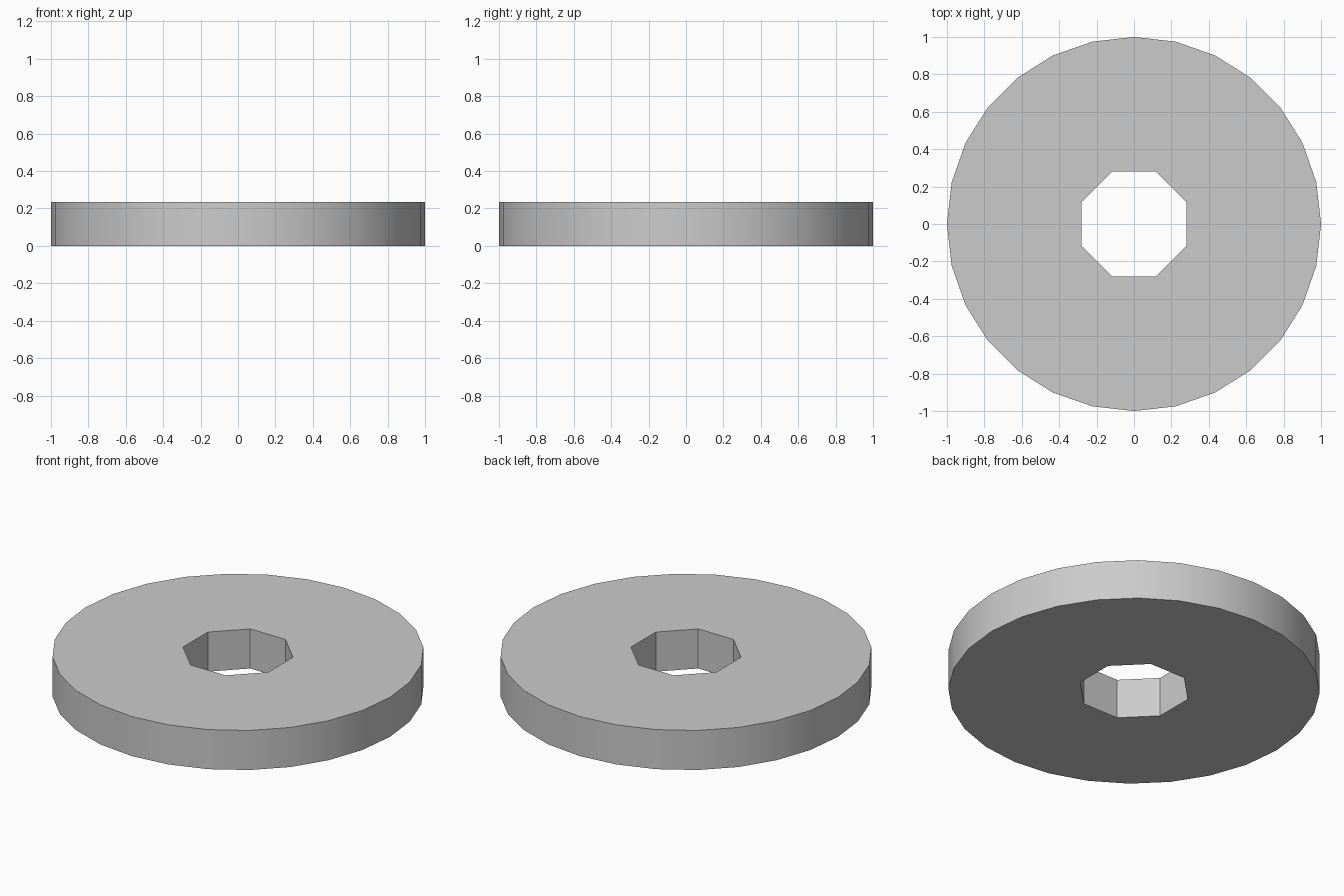
import bpy, bmesh
from math import sin, cos, pi, radians

if "Cube" in bpy.data.objects:
    bpy.data.objects.remove(bpy.data.objects["Cube"])

HEIGHT = 0.235
OUTER_R, OUTER_SIDES = 1.0, 28
HOLE_R, HOLE_SIDES = 0.28 / cos(pi / 8), 8   # flat-to-flat width 0.56


def ring(bm, radius, sides, start=0.0):
    """Closed polygon outline on z = 0; returns its edges."""
    vs = [bm.verts.new((radius * cos(start + 2 * pi * i / sides),
                        radius * sin(start + 2 * pi * i / sides), 0))
          for i in range(sides)]
    return [bm.edges.new((vs[i], vs[(i + 1) % sides])) for i in range(sides)]


# Flat washer face: round outline with an octagonal hole
bm = bmesh.new()
edges = ring(bm, OUTER_R, OUTER_SIDES) + ring(bm, HOLE_R, HOLE_SIDES, pi / 8)
bmesh.ops.triangle_fill(bm, edges=edges, use_beauty=True, use_dissolve=False)

# Thicken it into a disc, keeping the bottom face
ext = bmesh.ops.extrude_face_region(bm, geom=bm.faces[:], use_keep_orig=True)
top = [g for g in ext["geom"] if isinstance(g, bmesh.types.BMVert)]
bmesh.ops.translate(bm, verts=top, vec=(0, 0, HEIGHT))
bmesh.ops.recalc_face_normals(bm, faces=bm.faces[:])

mesh = bpy.data.meshes.new("washer_disc")
bm.to_mesh(mesh)
bm.free()
disc = bpy.data.objects.new("washer_disc", mesh)
bpy.context.collection.objects.link(disc)

# Smooth outer rim, crisp hole and top/bottom edges
bpy.context.view_layer.objects.active = disc
disc.select_set(True)
bpy.ops.object.shade_smooth_by_angle(angle=radians(30))
